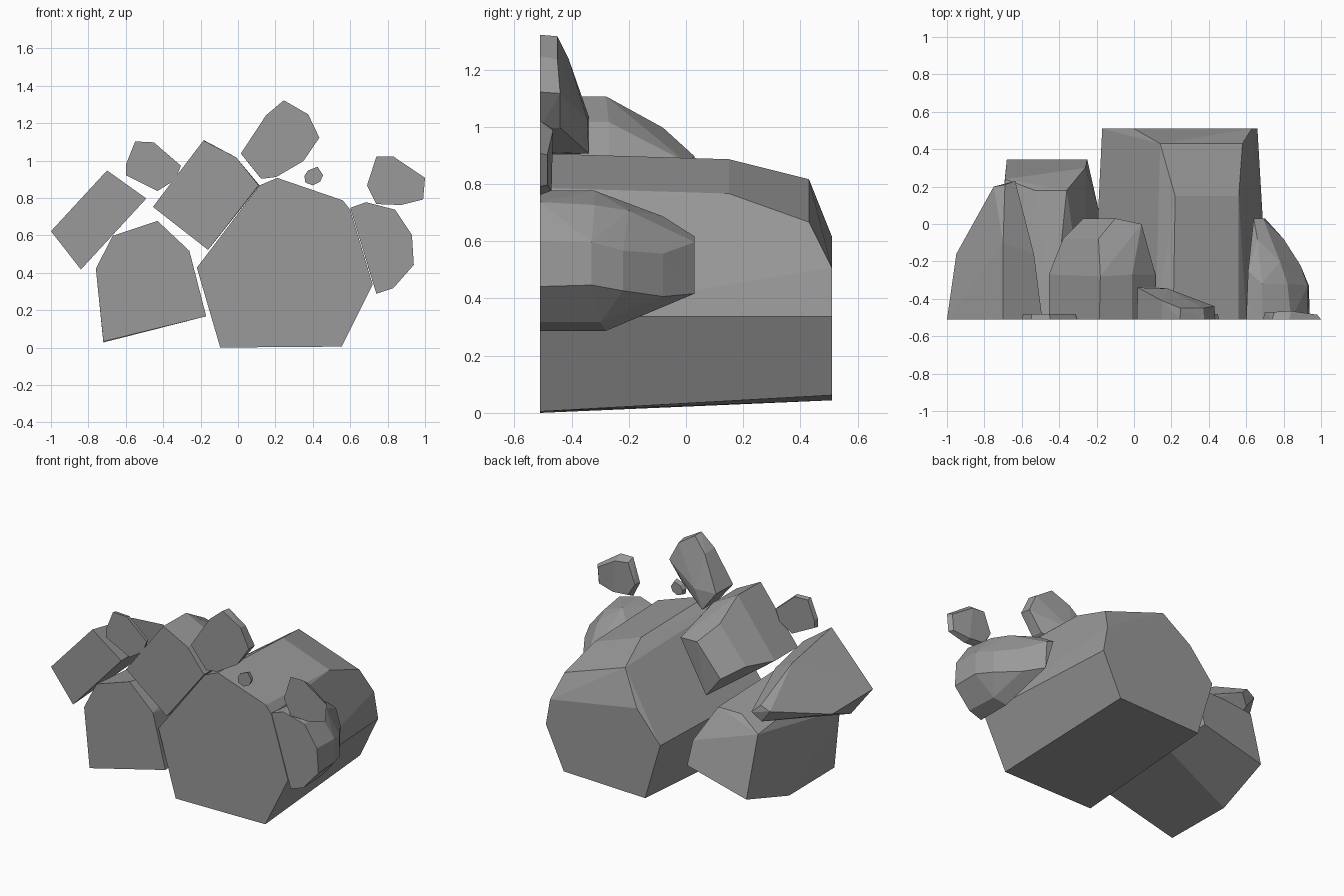
import bpy, bmesh
from mathutils import Vector

FRONT = -0.51  # common flat front plane

# dark grey stone
stone = bpy.data.materials.new("stone")
stone.diffuse_color = (.32, .32, .32, 1)


def rock(name, outline, back):
    """Faceted boulder: hull of a flat front outline (x, z) and back corners (x, y, z)."""
    bm = bmesh.new()
    for x, z in outline:
        bm.verts.new((x, FRONT, z))
    for p in back:
        bm.verts.new(p)
    bmesh.ops.translate(bm, verts=bm.verts[:], vec=(0, 0, -.003))
    out = bmesh.ops.convex_hull(bm, input=bm.verts[:])
    loose = {g for g in out["geom_interior"] + out["geom_unused"] if isinstance(g, bmesh.types.BMVert)}
    bmesh.ops.delete(bm, geom=list(loose), context='VERTS')
    bmesh.ops.dissolve_limit(bm, angle_limit=0.09, verts=bm.verts[:], edges=bm.edges[:])
    bmesh.ops.recalc_face_normals(bm, faces=bm.faces[:])
    mesh = bpy.data.meshes.new(name)
    bm.to_mesh(mesh)
    bm.free()
    mesh.materials.append(stone)
    ob = bpy.data.objects.new(name, mesh)
    bpy.context.collection.objects.link(ob)
    return ob


def pebble(name, outline, depth, scale):
    """Thin rock: the back is a shrunken copy of the outline."""
    c = sum((Vector(p) for p in outline), Vector((0, 0))) / len(outline)
    back = []
    for p in outline:
        q = c + (Vector(p) - c) * scale
        back.append((q.x, FRONT + depth, q.y))
    rock(name, outline, back)


# large central boulder
rock("main_boulder",
     [(-.22, .43), (-.095, .003), (.555, .008), (.72, .34), (.60, .74), (.56, .79), (.21, .91), (.115, .87)],
     [(-.17, .51, .42), (-.06, .51, .047), (.53, .51, .065), (.66, .51, .34), (.63, .51, .51), (0, .51, .62),
      (.14, .43, .82), (.58, .43, .67), (.22, .15, .89), (.56, .15, .77)])

# lower left boulder
rock("lower_left_boulder",
     [(-.72, .035), (-.17, .17), (-.26, .52), (-.43, .68), (-.67, .60), (-.76, .425)],
     [(-.68, .345, .14), (-.25, .345, .25), (-.69, .24, .53), (-.36, .18, .60), (-.53, .18, .60),
      (-.26, .30, .40), (-.72, -.04, .03), (-.19, .08, .18)])

# tilted block leaning on the main boulder
rock("tilted_block",
     [(-.455, .755), (-.16, .525), (.11, .87), (-.01, 1.02), (-.185, 1.11)],
     [(-.455, -.27, .755), (-.18, -.28, 1.11), (.115, -.27, .87), (-.01, -.27, 1.02), (-.38, -.08, .77),
      (-.19, -.08, 1.0), (-.27, .03, .70), (-.10, .03, .90), (.04, 0, .88), (-.16, .02, .56)])

# far left tapering block
rock("left_tapered_block",
     [(-1.0, .625), (-.70, .95), (-.49, .80), (-.84, .42)],
     [(-.95, -.16, .58), (-.75, .20, .68), (-.69, .21, .71), (-.635, .23, .66), (-.69, .20, .60),
      (-.70, -.10, .87), (-.535, -.16, .77)])

# top rock
rock("top_rock",
     [(.015, 1.04), (.15, 1.245), (.245, 1.325), (.375, 1.25), (.435, 1.125), (.35, 1.0), (.205, .915), (.125, .905)],
     [(.02, -.34, 1.04), (.18, -.345, 1.03), (.12, -.34, .91), (.15, -.41, 1.24), (.25, -.45, 1.32),
      (.37, -.45, 1.24), (.43, -.44, 1.12), (.34, -.44, 1.0)])

# lower right rounded boulder
rock("lower_right_boulder",
     [(.60, .75), (.685, .78), (.84, .74), (.93, .605), (.94, .445), (.83, .32), (.74, .29)],
     [(.61, -.25, .74), (.685, -.32, .78), (.82, -.32, .73), (.93, -.33, .6), (.935, -.33, .45), (.82, -.3, .32),
      (.74, -.28, .29), (.89, -.22, .57), (.89, -.22, .43), (.78, -.2, .71), (.80, -.08, .56), (.79, -.08, .41),
      (.66, -.08, .69), (.64, .03, .62), (.69, .03, .60), (.70, .03, .42)])

# thin small rocks
pebble("upper_left_rock",
       [(-.60, .98), (-.55, 1.105), (-.45, 1.10), (-.305, .975), (-.335, .90), (-.43, .84), (-.60, .925)], .028, .95)
rock("upper_right_rock",
     [(.69, .87), (.74, 1.025), (.83, 1.025), (1.0, .91), (.99, .795), (.87, .765), (.74, .77)],
     [(.70, -.47, .87), (.75, -.47, 1.0), (.84, -.465, .99), (.98, -.485, .905), (.97, -.485, .80),
      (.86, -.47, .78), (.75, -.47, .79)])
pebble("tiny_pebble",
       [(.355, .92), (.375, .95), (.425, .97), (.455, .925), (.44, .89), (.40, .87), (.36, .885)], .03, .85)
